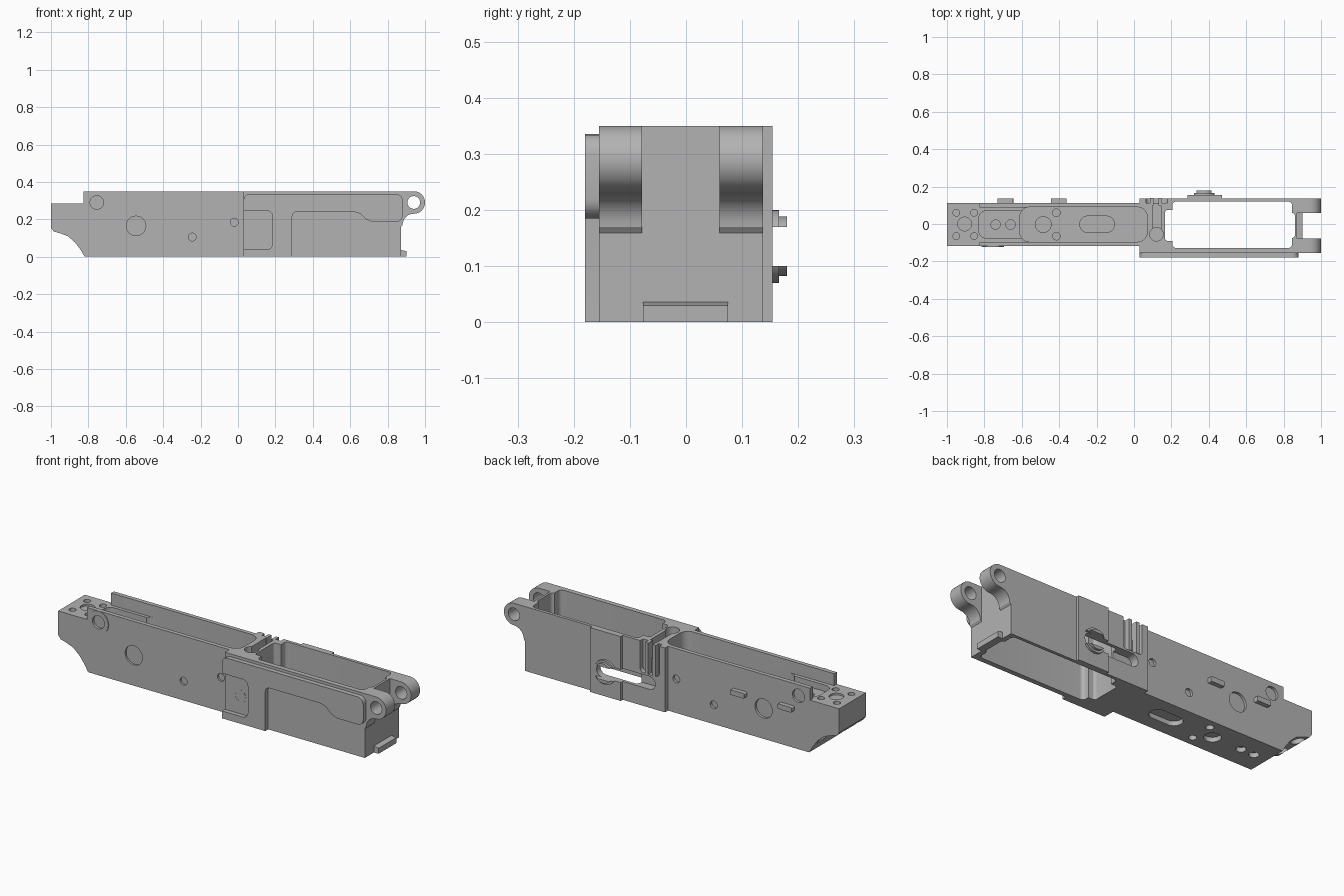
import bpy, bmesh, math
from mathutils import Vector

if "Cube" in bpy.data.objects:
    bpy.data.objects.remove(bpy.data.objects["Cube"])

grey = bpy.data.materials.new("plain grey")
grey.use_nodes = True
grey.diffuse_color = (0.45, 0.45, 0.45, 1)
grey.node_tree.nodes["Principled BSDF"].inputs["Base Color"].default_value = (0.45, 0.45, 0.45, 1)


def arc(cx, cy, r, a0, a1, n=8):
    return [(cx + r * math.cos(math.radians(a0 + (a1 - a0) * i / n)),
             cy + r * math.sin(math.radians(a0 + (a1 - a0) * i / n))) for i in range(n + 1)]


def rounded(x0, x1, y0, y1, r):
    pts = []
    for cx, cy, a in ((x1 - r, y1 - r, 0), (x0 + r, y1 - r, 90),
                      (x0 + r, y0 + r, 180), (x1 - r, y0 + r, 270)):
        pts += arc(cx, cy, r, a, a + 90)
    return pts


def circle(cx, cy, r):
    return arc(cx, cy, r, 0, 360, 32)[:-1]


def rect(x0, x1, y0, y1):
    return [(x0, y0), (x1, y0), (x1, y1), (x0, y1)]


def prism(name, pts, axis, lo, hi):
    """Extrude an outline along y (outline in x, z) or z (outline in x, y)."""
    place = (lambda p, h: (p[0], h, p[1])) if axis == "y" else (lambda p, h: (p[0], p[1], h))
    bm = bmesh.new()
    face = bm.faces.new([bm.verts.new(place(p, lo)) for p in pts])
    new = bmesh.ops.extrude_face_region(bm, geom=[face])["geom"]
    shift = Vector(place((0, 0), hi - lo))
    bmesh.ops.translate(bm, vec=shift, verts=[v for v in new if isinstance(v, bmesh.types.BMVert)])
    bmesh.ops.remove_doubles(bm, verts=bm.verts, dist=0.0001)
    bmesh.ops.recalc_face_normals(bm, faces=bm.faces)
    mesh = bpy.data.meshes.new(name)
    bm.to_mesh(mesh)
    bm.free()
    mesh.materials.append(grey)
    obj = bpy.data.objects.new(name, mesh)
    bpy.context.collection.objects.link(obj)
    return obj


def carve(obj, cuts):
    """Subtract each (outline, axis, low, high) and bake the result."""
    cutters = []
    for cut in cuts:
        cutter = prism("cutter", *cut)
        cutter.hide_render = True
        cutters.append(cutter)
        mod = obj.modifiers.new("cut", "BOOLEAN")
        mod.object, mod.operation, mod.solver = cutter, "DIFFERENCE", "EXACT"
    graph = bpy.context.evaluated_depsgraph_get()
    mesh = bpy.data.meshes.new_from_object(obj.evaluated_get(graph))
    obj.modifiers.clear()
    obj.data = mesh
    for cutter in cutters:
        bpy.data.objects.remove(cutter)


# Shallow rear pocket
pocket = [
    (rect(-0.9, -0.5, -0.095, 0.088), "z", 0.285, 0.5),
    (rounded(-0.83, -0.5, -0.075, 0.07, 0.04), "z", 0.25, 0.5),
    (rounded(-0.61, 0.07, -0.095, 0.09, 0.05), "z", 0.2, 0.5),
]
# Blind round recesses on both sides
side_spots = [(-0.545, 0.165, 0.052), (-0.245, 0.105, 0.021), (-0.02, 0.185, 0.021), (-0.755, 0.29, 0.036)]
recesses = []
for x, z, r in side_spots:
    recesses.append((circle(x, z, r), "y", -0.2, -0.108))
    recesses.append((circle(x, z, r), "y", 0.098, 0.2))
# Blind recesses in the rear deck, pocket floor and underside
for x in (-0.95, -0.855):
    for y in (-0.065, 0.06):
        recesses.append((circle(x, y, 0.018), "z", 0.26, 0.5))
recesses.append((circle(-0.905, 0, 0.037), "z", 0.275, 0.5))
floor_spots = [(circle(x, -0.003, 0.025), 0.24) for x in (-0.74, -0.66)]
floor_spots += [(circle(-0.485, -0.003, 0.042), 0.18)]
floor_spots += [(circle(-0.415, y, 0.02), 0.18) for y in (-0.065, 0.06)]
floor_spots += [(rounded(-0.29, -0.105, -0.045, 0.042, 0.042), 0.18)]
for outline, depth in floor_spots:
    recesses.append((outline, "z", depth, 0.3))
    recesses.append((outline, "z", -0.1, 0.025))

# Rear body with a curved heel
heel = [(-0.82, 0), (-0.84, 0.035), (-0.87, 0.075), (-0.91, 0.11), (-0.95, 0.125), (-0.985, 0.135), (-1, 0.155)]
rear = prism("rear_body", [(0.035, 0)] + heel + [(-1, 0.285), (-0.825, 0.285), (-0.825, 0.35), (0.035, 0.35)],
             "y", -0.118, 0.112)
scallops = [(circle(x, y, 0.034), "z", -0.1, top)
            for x, top in ((-0.955, 0.17), (-0.875, 0.15)) for y in (-0.065, 0.06)]
carve(rear, pocket + recesses + scallops)

# Front body with magazine well, cross slot and rear-side recess
catch_slot = (rounded(0.09, 0.43, 0.1, 0.17, 0.034), "y", 0.09, 0.3)
well = [
    (rounded(0.205, 0.845, -0.128, 0.12, 0.02), "z", -0.1, 0.5),
    (rounded(0.165, 0.4, -0.09, 0.075, 0.015), "z", -0.1, 0.5),
    (rounded(0.6, 0.86, -0.075, 0.06, 0.015), "z", -0.1, 0.5),
]
front = prism("front_body", rect(0.03, 0.872, 0, 0.35), "y", -0.155, 0.137)
carve(front, [pocket[2]] + well + [
    catch_slot,
    (rounded(0.065, 0.18, 0.18, 0.5, 0.02), "y", 0.112, 0.3),
    (rect(0.1, 0.145, -0.05, 0.115), "z", 0.26, 0.5),
    (circle(0.12, -0.055, 0.036), "z", 0.22, 0.5),
    (rounded(0.085, 0.155, 0.075, 0.195, 0.034), "y", -0.3, -0.14),
])
for i, x in enumerate((0.085, 0.13)):
    prism(f"rear_side_post_{i + 1}", rect(x, x + 0.018, 0.18, 0.35), "y", 0.1, 0.14)

# Raised panel on the front side, open around the button
panel = [(0.03, 0), (0.29, 0)] + arc(0.315, 0.215, 0.025, 180, 90, 5)
panel += [(0.62, 0.24), (0.655, 0.23), (0.685, 0.2), (0.72, 0.185)]
panel += arc(0.845, 0.22, 0.035, -90, 0, 5) + arc(0.845, 0.3, 0.035, 0, 90, 5)
panel += arc(0.06, 0.305, 0.03, 90, 180, 5)
raised = prism("raised_side_panel", panel, "y", -0.18, -0.15)
carve(raised, [(rounded(-0.1, 0.185, 0.04, 0.245, 0.03), "y", -0.3, -0.156)])

# Button sitting in its oval recess
button = prism("side_button", circle(0.12, 0.135, 0.036), "y", -0.157, -0.13)
carve(button, [(circle(0.12, 0.135, 0.026), "y", -0.3, -0.142)])

# Raised band and slotted collar on the back side
band = prism("back_band", rect(0.285, 0.47, 0, 0.35), "y", 0.125, 0.154)
carve(band, [catch_slot])
for name, radius, top in (("collar_base", 0.065, 0.166), ("collar_lip", 0.053, 0.18)):
    collar = prism(name, circle(0.375, 0.135, radius), "y", 0.15, top)
    carve(collar, [(rounded(0.09, 0.5, 0.1, 0.17, 0.034), "y", 0.1, 0.3)])

# Small tabs on the back side
for i, x in enumerate((-0.73, -0.445)):
    prism(f"back_tab_{i + 1}", rounded(x, x + 0.085, 0.2, 0.228, 0.006), "y", 0.1, 0.136)

# Ring around the rear recess
ring = prism("rear_ring", circle(-0.755, 0.29, 0.06), "y", -0.122, -0.11)
carve(ring, [(circle(-0.755, 0.29, 0.036), "y", -0.3, -0.05)])

# Pair of rounded front lugs, blended into the front wall
lug = [(0.865, 0.35)] + arc(0.94, 0.29, 0.06, 90, -90, 18)
lug += arc(0.94, 0.17, 0.06, 90, 180, 8)[1:] + [(0.865, 0.15)]
for name, lo, hi in (("front_lug_right", -0.155, -0.078), ("front_lug_left", 0.06, 0.137)):
    part = prism(name, lug, "y", lo, hi)
    carve(part, [(circle(0.94, 0.29, 0.034), "y", -0.3, 0.3)])

# Lip at the foot of the front wall
prism("front_lip", [(0.86, 0), (0.9, 0), (0.9, 0.03), (0.87, 0.036), (0.86, 0.036)], "y", -0.077, 0.075)

# Smooth the curved walls and keep edges sharp
bpy.ops.object.select_all(action="DESELECT")
for obj in bpy.context.collection.objects:
    if obj.type == "MESH" and grey.name in obj.data.materials:
        obj.select_set(True)
        bpy.context.view_layer.objects.active = obj
bpy.ops.object.shade_smooth_by_angle(angle=math.radians(30))
